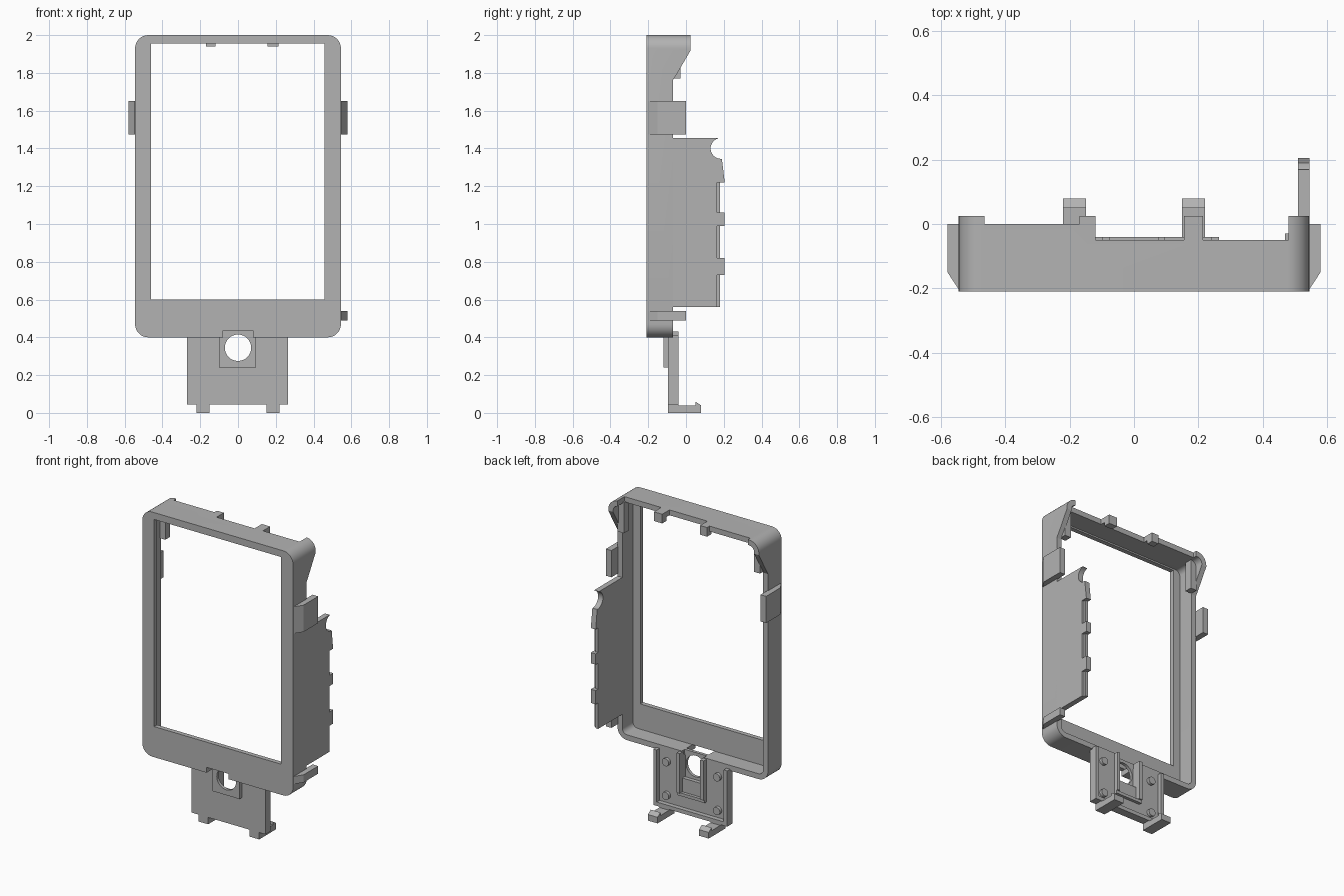
import bpy, bmesh, math
from mathutils import Vector

if "Cube" in bpy.data.objects:
    bpy.data.objects.remove(bpy.data.objects["Cube"], do_unlink=True)

grey = bpy.data.materials.new("plain grey")
grey.use_nodes = True
grey.diffuse_color = (0.45, 0.45, 0.45, 1)
grey.node_tree.nodes["Principled BSDF"].inputs["Base Color"].default_value = (0.45, 0.45, 0.45, 1)


def prism(name, points, axis, lo, hi):
    """Extrude a flat profile along an axis; points are the other two coordinates in order."""
    bm = bmesh.new()
    verts = []
    for a, b in points:
        co = {"x": (lo, a, b), "y": (a, lo, b), "z": (a, b, lo)}[axis]
        verts.append(bm.verts.new(co))
    face = bm.faces.new(verts)
    grown = bmesh.ops.extrude_face_region(bm, geom=[face])["geom"]
    step = Vector([hi - lo if axis == k else 0 for k in "xyz"])
    bmesh.ops.translate(bm, vec=step, verts=[g for g in grown if isinstance(g, bmesh.types.BMVert)])
    bmesh.ops.recalc_face_normals(bm, faces=bm.faces)
    mesh = bpy.data.meshes.new(name)
    bm.to_mesh(mesh)
    bm.free()
    mesh.materials.append(grey)
    obj = bpy.data.objects.new(name, mesh)
    bpy.context.collection.objects.link(obj)
    return obj


def box(name, x0, x1, y0, y1, z0, z1):
    return prism(name, [(x0, z0), (x1, z0), (x1, z1), (x0, z1)], "y", y0, y1)


def arc(cx, cz, r, start, end, n):
    return [(cx + r * math.cos(math.radians(start + (end - start) * i / n)),
             cz + r * math.sin(math.radians(start + (end - start) * i / n))) for i in range(n + 1)]


def rounded(x, z0, z1, r):
    return (arc(x - r, z1 - r, r, 0, 90, 8) + arc(r - x, z1 - r, r, 90, 180, 8)
            + arc(r - x, z0 + r, r, 180, 270, 8) + arc(x - r, z0 + r, r, 270, 360, 8))


def disc(cx, cz, r, n):
    return arc(cx, cz, r, 0, 360, n)[:-1]


def cut(obj, *cutters):
    for cutter in cutters:
        mod = obj.modifiers.new("cut", "BOOLEAN")
        mod.operation = "DIFFERENCE"
        mod.solver = "EXACT"
        mod.object = cutter
        bpy.context.view_layer.objects.active = obj
        bpy.ops.object.modifier_apply(modifier=mod.name)
        bpy.data.objects.remove(cutter, do_unlink=True)


def smooth(obj):
    bpy.ops.object.select_all(action="DESELECT")
    obj.select_set(True)
    bpy.context.view_layer.objects.active = obj
    bpy.ops.object.shade_smooth_by_angle(angle=math.radians(30))


# Screen frame: a rounded tray with a window and stepped back edge
frame = prism("screen_frame", rounded(0.545, 0.4, 2.0, 0.07), "y", -0.21, 0.025)
side_line = [(0.1, 1.92), (0.025, 1.92), (-0.045, 1.80), (-0.07, 1.76), (-0.07, 0.3), (0.1, 0.3)]
cut(frame,
    prism("cavity", rounded(0.51, 0.435, 1.965, 0.035), "y", -0.18, 0.1),
    box("window", -0.46, 0.457, -0.3, 0, 0.6, 1.955),
    prism("side_slope", side_line, "x", -0.8, 0.8),
    box("top_step", -0.465, -0.17, 0, 0.1, 1.8, 2.1),
    box("top_gap", -0.12, 0.155, -0.05, 0.1, 1.8, 2.1),
    box("top_gap_left", 0.215, 0.48, -0.05, 0.1, 1.8, 2.1),
    box("socket_notch", -0.08, 0.08, -0.3, 0, 0.3, 0.435))
smooth(frame)

# Catches under the top edge
for name, x0, x1 in (("right_catch", -0.17, -0.12), ("left_catch", 0.155, 0.215)):
    box(name, x0, x1, -0.02, 0.025, 1.94, 1.98)

# Corner posts and side grips, mirrored
for side, s in (("left", 1), ("right", -1)):
    box(side + "_corner_post", *sorted((s * 0.47, s * 0.515)), -0.08, -0.03, 1.77, 1.97)
    grip = [(s * x, y) for x, y in ((0.54, -0.2), (0.547, -0.2), (0.58, -0.15), (0.58, 0), (0.54, 0))]
    prism(side + "_grip", grip, "z", 1.475, 1.65)
    if s > 0:
        prism("left_lower_grip", grip, "z", 0.49, 0.54)

# Side flap with a round bite and clip teeth
flap_line = ([(-0.08, 0.56), (0.18, 0.56), (0.18, 0.73)]
             + [(0.205, 0.73), (0.205, 0.82), (0.18, 0.82), (0.18, 0.99), (0.205, 0.99),
                (0.205, 1.06), (0.18, 1.06), (0.18, 1.22), (0.205, 1.22), (0.19, 1.345)]
             + arc(0.185, 1.4, 0.055, 265, 105, 12)
             + [(0.17, 1.455), (-0.08, 1.455)])
flap = prism("side_flap", flap_line, "x", 0.51, 0.545)
cut(flap, *[box("flap_rebate", 0.53, 0.6, 0.165, 0.3, z0, z1)
            for z0, z1 in ((0.5, 0.73), (0.82, 0.99), (1.06, 1.22))])
smooth(flap)

# Tail plate with a shallow tray behind and a pocket for the round hole
tail = box("tail_plate", -0.27, 0.265, -0.095, -0.04, 0.045, 0.41)
cut(tail,
    box("tail_recess", -0.245, 0.24, -0.07, 0, 0.07, 0.5),
    box("tail_pocket", -0.075, 0.075, -0.2, 0, 0.26, 0.5))

# Socket box around the hole
socket = box("hole_socket", -0.1, 0.095, -0.12, -0.04, 0.24, 0.4)
cut(socket,
    box("socket_pocket", -0.075, 0.075, -0.1, 0, 0.2, 0.5),
    prism("round_hole", disc(0, 0.345, 0.07, 32), "y", -0.3, 0.1))
smooth(socket)
lip = box("socket_lip", -0.08, 0.08, -0.12, -0.1, 0.4, 0.435)
cut(lip, prism("lip_hole", disc(0, 0.345, 0.07, 32), "y", -0.3, 0.1))
for name, x0, x1 in (("right_rib", -0.1, -0.075), ("left_rib", 0.075, 0.095)):
    box(name, x0, x1, -0.08, -0.04, 0.17, 0.43)
box("lower_rib", -0.1, 0.095, -0.08, -0.05, 0.15, 0.17)

# Pegs and hooked feet
foot_line = [(-0.095, 0), (0.08, 0), (0.08, 0.04), (0.05, 0.06), (0.05, 0.04),
             (-0.04, 0.04), (-0.04, 0.06), (-0.095, 0.06)]
for side, x in (("left", 0.185), ("right", -0.185)):
    prism(side + "_foot", foot_line, "x", x - 0.035, x + 0.035)
    for level, z in (("upper", 0.34), ("lower", 0.12)):
        smooth(prism(side + "_" + level + "_peg", disc(x, z, 0.025, 20), "y", -0.08, -0.05))
